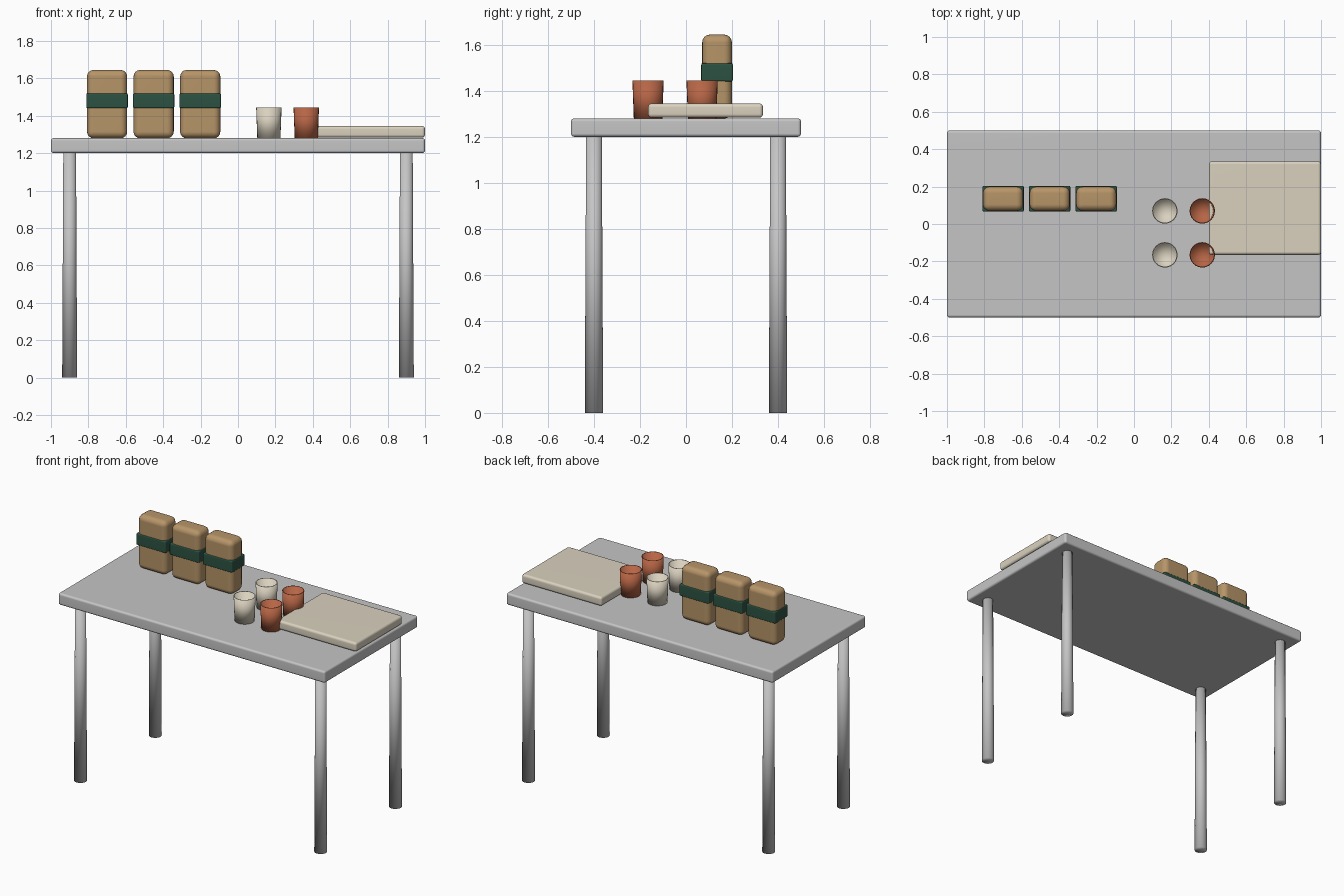
import bpy
import bmesh
import math

if "Cube" in bpy.data.objects:
    bpy.data.objects.remove(bpy.data.objects["Cube"], do_unlink=True)


def material(name, rgb):
    m = bpy.data.materials.new(name)
    m.use_nodes = True
    color = (*rgb, 1)
    m.diffuse_color = color
    bsdf = next(n for n in m.node_tree.nodes if n.type == 'BSDF_PRINCIPLED')
    bsdf.inputs["Base Color"].default_value = color
    bsdf.inputs["Roughness"].default_value = 0.6
    return m


GREY = material("table grey", (0.56, 0.56, 0.56))
TAN = material("kraft tan", (0.47, 0.30, 0.14))
GREEN = material("dark green", (0.025, 0.085, 0.055))
CREAM = material("cream", (0.70, 0.64, 0.52))
RED = material("terracotta", (0.47, 0.13, 0.06))


def finish(name, bm, mat):
    bmesh.ops.recalc_face_normals(bm, faces=bm.faces)
    mesh = bpy.data.meshes.new(name)
    bm.to_mesh(mesh)
    bm.free()
    mesh.materials.append(mat)
    mesh.shade_smooth()
    obj = bpy.data.objects.new(name, mesh)
    bpy.context.collection.objects.link(obj)
    return obj


def rounded_box(name, center, size, bevel, mat, segments=3):
    bm = bmesh.new()
    bmesh.ops.create_cube(bm, size=1)
    bmesh.ops.scale(bm, vec=size, verts=bm.verts)
    bmesh.ops.bevel(bm, geom=bm.edges[:], offset=bevel, segments=segments,
                    profile=0.5, affect='EDGES')
    obj = finish(name, bm, mat)
    obj.location = center
    mod = obj.modifiers.new("flat faces", 'WEIGHTED_NORMAL')
    mod.keep_sharp = True
    return obj


def lathe(name, profile, location, mat, sides=24):
    """Spin a list of (radius, height) points round the z axis."""
    bm = bmesh.new()
    verts = [bm.verts.new((r, 0, z)) for r, z in profile]
    edges = [bm.edges.new(pair) for pair in zip(verts, verts[1:])]
    bmesh.ops.spin(bm, geom=verts + edges, cent=(0, 0, 0), axis=(0, 0, 1),
                   angle=math.tau, steps=sides, use_duplicate=False)
    bmesh.ops.remove_doubles(bm, verts=bm.verts, dist=0.0005)
    obj = finish(name, bm, mat)
    obj.location = location
    return obj


TOP = 1.28

# Table
rounded_box("table_top", (0, 0, 1.24), (2, 1, 0.08), 0.014, GREY)
for x, side in ((-0.9, "right"), (0.9, "left")):
    for y, end in ((-0.4, "front"), (0.4, "back")):
        lathe(f"{end}_{side}_leg",
              [(0, 0), (0.04, 0), (0.034, 1.21), (0, 1.21)], (x, y, 0), GREY)

# Bags with a wrapped band
for i in range(3):
    x = -0.7 + i * 0.249
    rounded_box(f"bag_{i + 1}", (x, 0.135, TOP + 0.182),
                (0.215, 0.13, 0.365), 0.035, TAN, 4)
    rounded_box(f"bag_band_{i + 1}", (x, 0.135, 1.48),
                (0.222, 0.138, 0.08), 0.008, GREEN, 2)

# Cups, hollow with a thin wall
CUP = [(0, 0), (0.062, 0), (0.068, 0.165), (0.063, 0.165),
       (0.057, 0.012), (0, 0.012)]
for x, mat, label in ((0.165, CREAM, "cream"), (0.365, RED, "terracotta")):
    for y, end in ((-0.165, "front"), (0.07, "back")):
        lathe(f"{end}_{label}_cup", CUP, (x, y, TOP), mat)

# Board on the left end
rounded_box("serving_board", (0.7, 0.085, TOP + 0.034),
            (0.6, 0.5, 0.062), 0.016, CREAM)
